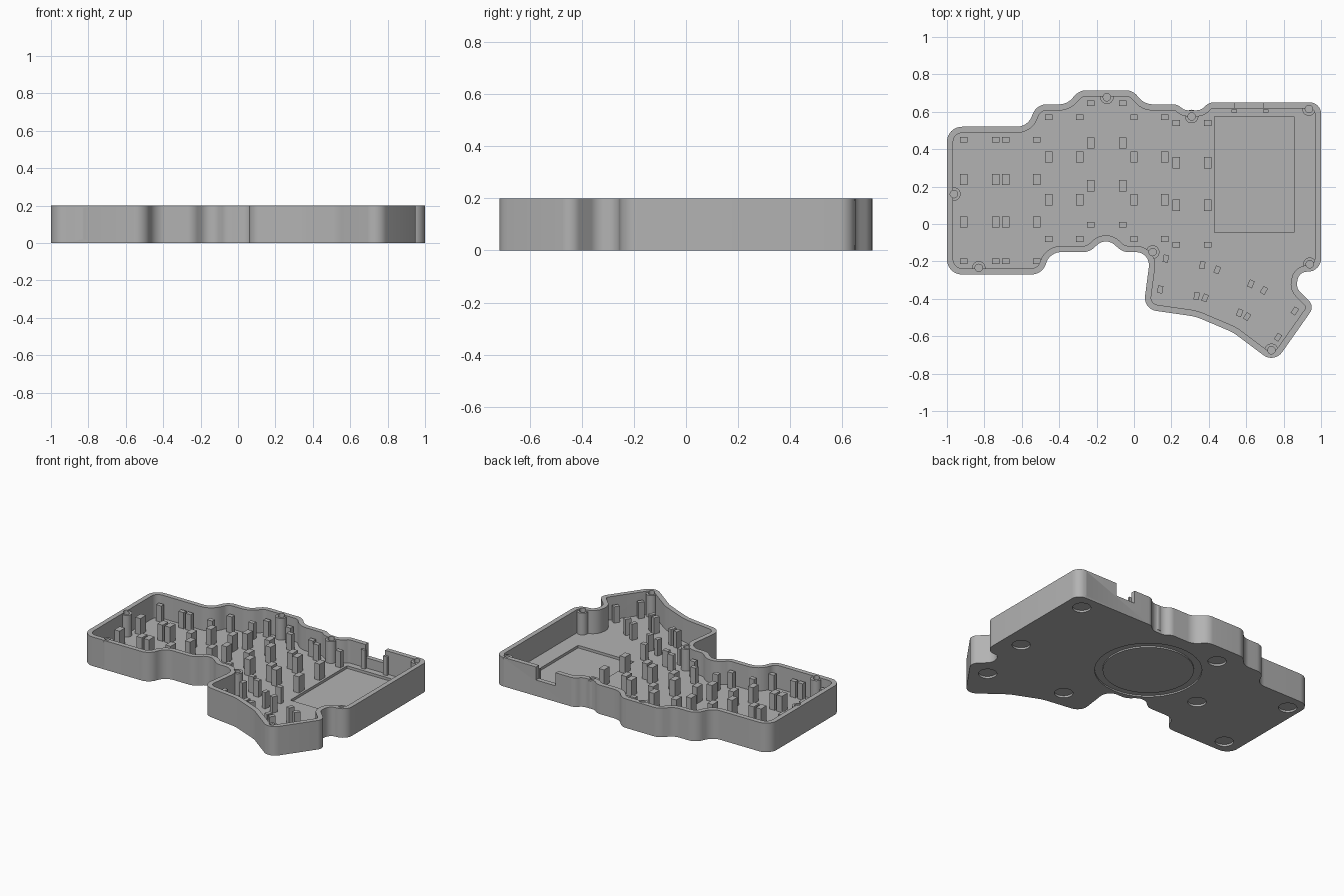
import bpy, bmesh, math
from mathutils import Vector, Matrix

if "Cube" in bpy.data.objects:
    bpy.data.objects.remove(bpy.data.objects["Cube"])

H, FLOOR, WALL = 0.2, 0.04, 0.033

grey = bpy.data.materials.new("plain grey")
grey.diffuse_color = (0.45, 0.45, 0.45, 1)
grey.use_nodes = True
grey.node_tree.nodes["Principled BSDF"].inputs["Base Color"].default_value = grey.diffuse_color

# Case outline, counter-clockwise: x, y, corner radius
OUTLINE = [
    (-1, -.27, .08), (-.49, -.27, .08), (-.45, -.15, .085), (-.24, -.15, .08),
    (-.15, -.07, .07), (-.06, -.15, .08), (.09, -.15, .07), (.05, -.455, .07),
    (.33, -.495, .3), (.53, -.58, .2), (.75, -.745, .07), (.965, -.44, .05),
    (.865, -.34, .06), (.885, -.255, .05), (1, -.255, .07), (1, .65, .06),
    (.40, .65, .06), (.36, .608, .06), (.27, .608, .06), (.23, .64, .06),
    (.06, .64, .09), (-.01, .715, .08), (-.29, .715, .08), (-.36, .64, .09),
    (-.52, .64, .08), (-.57, .52, .085), (-1, .52, .08)]


def rounded(corners, steps=8):
    pts = []
    for i, (x, y, r) in enumerate(corners):
        p = Vector((x, y))
        a = (Vector(corners[i - 1][:2]) - p).normalized()
        b = (Vector(corners[(i + 1) % len(corners)][:2]) - p).normalized()
        half = a.angle(b) / 2
        mid = p + (a + b).normalized() * (r / math.sin(half))
        t = r / math.tan(half)
        start, end = p + a * t - mid, p + b * t - mid
        sweep = start.angle_signed(end)      # clockwise positive
        for k in range(steps + 1):
            pts.append(mid + Matrix.Rotation(-sweep * k / steps, 2) @ start)
    return pts


def inset(pts, d):
    out = []
    for i, p in enumerate(pts):
        e1 = (p - pts[i - 1]).normalized()
        e2 = (pts[(i + 1) % len(pts)] - p).normalized()
        n1, n2 = Vector((-e1.y, e1.x)), Vector((-e2.y, e2.x))
        n = (n1 + n2).normalized()
        out.append(p + n * d / max(n.dot(n1), .3))
    return out


def add_prism(bm, pts, z0, z1):
    low = [bm.verts.new((p[0], p[1], z0)) for p in pts]
    top = [bm.verts.new((p[0], p[1], z1)) for p in pts]
    bm.faces.new(low[::-1])
    bm.faces.new(top)
    n = len(pts)
    for i in range(n):
        j = (i + 1) % n
        bm.faces.new((low[i], low[j], top[j], top[i]))


def circle(x, y, r, n=32):
    return [(x + r * math.cos(2 * math.pi * i / n), y + r * math.sin(2 * math.pi * i / n))
            for i in range(n)]


def rect(x, y, w, h, deg=0):
    c, s = math.cos(math.radians(deg)), math.sin(math.radians(deg))
    return [(x + u * w / 2 * c - v * h / 2 * s, y + u * w / 2 * s + v * h / 2 * c)
            for u, v in ((-1, -1), (1, -1), (1, 1), (-1, 1))]


def make(name, prisms):
    bm = bmesh.new()
    for pts, z0, z1 in prisms:
        add_prism(bm, pts, z0, z1)
    me = bpy.data.meshes.new(name)
    bm.to_mesh(me)
    bm.free()
    me.materials.append(grey)
    ob = bpy.data.objects.new(name, me)
    bpy.context.collection.objects.link(ob)
    return ob


def boolean(target, prisms, op='DIFFERENCE'):
    for prism in prisms:
        tool = make("cutter", [prism])
        tool.hide_render = True
        mod = target.modifiers.new("cut", 'BOOLEAN')
        mod.operation, mod.solver, mod.object = op, 'EXACT', tool
        bpy.context.view_layer.objects.active = target
        bpy.ops.object.modifier_apply(modifier=mod.name)
        bpy.data.objects.remove(tool)


# Case tray: solid outline, hollowed
outer = rounded(OUTLINE)
case = make("case_tray", [(outer, 0, H)])
boolean(case, [(inset(outer, WALL), FLOOR, H + .1),
               (rect(.6425, .265, .425, .62), .022, .1),      # battery recess
               (rect(.615, .65, .15, .1), .11, H + .1)])      # port notch

# Screw posts with blind holes
SCREWS = [(-.963, .16), (-.83, -.235), (-.145, .678), (.308, .575),
          (.935, .615), (.94, -.215), (.735, -.675), (.1, -.15)]
boolean(case, [(circle(x, y, .036), .02, .19) for x, y in SCREWS], 'UNION')
boolean(case, [(circle(x, y, .02, 20), .09, H + .1) for x, y in SCREWS])

# Round foot pockets and ring groove on the underside
FEET = [(.88, .54), (.87, -.06), (.8, -.47), (.28, -.35),
        (-.2, .57), (-.43, .1), (-.91, .41), (-.88, -.17)]
boolean(case, [(circle(x, y, .058), -.1, .014) for x, y in FEET])
boolean(case, [(circle(.06, .21, .335, 64), -.1, .01)])
boolean(case, [(circle(.06, .21, .285, 64), 0, .015)], 'UNION')

# Support pillars under the key columns
PILLAR = .152
pillars = []
for x1, x2, top in ((-.91, -.74, .45), (-.685, -.52, .45), (-.455, -.29, .57),
                    (-.23, -.06, .645), (0, .165, .57), (.225, .395, .54)):
    for x in (x1, x2):
        for dy, h in ((0, .03), (-.212, .06), (-.44, .06), (-.65, .03)):
            pillars.append((rect(x, top + dy, .04, h), FLOOR - .005, PILLAR))
make("key_pillars", pillars)

# Angled pillars under the thumb keys
thumb = []
for deg, spots in ((-10, ((.17, -.185), (.14, -.35), (.365, -.22), (.335, -.385))),
                   (-23, ((.38, -.395), (.445, -.245), (.565, -.475), (.625, -.32))),
                   (-33, ((.605, -.495), (.695, -.355), (.77, -.605), (.86, -.465)))):
    thumb += [(rect(x, y, .028, .04, deg), FLOOR - .005, PILLAR) for x, y in spots]
make("thumb_pillars", thumb)

# Small guides beside the port notch
make("port_guides", [(rect(x, .605, .03, .016), FLOOR - .005, .17) for x in (.535, .705)])

# Smooth the rounded walls, keep edges sharp
bpy.ops.object.select_all(action='DESELECT')
case.select_set(True)
bpy.context.view_layer.objects.active = case
bpy.ops.object.shade_smooth_by_angle(angle=math.radians(30))
